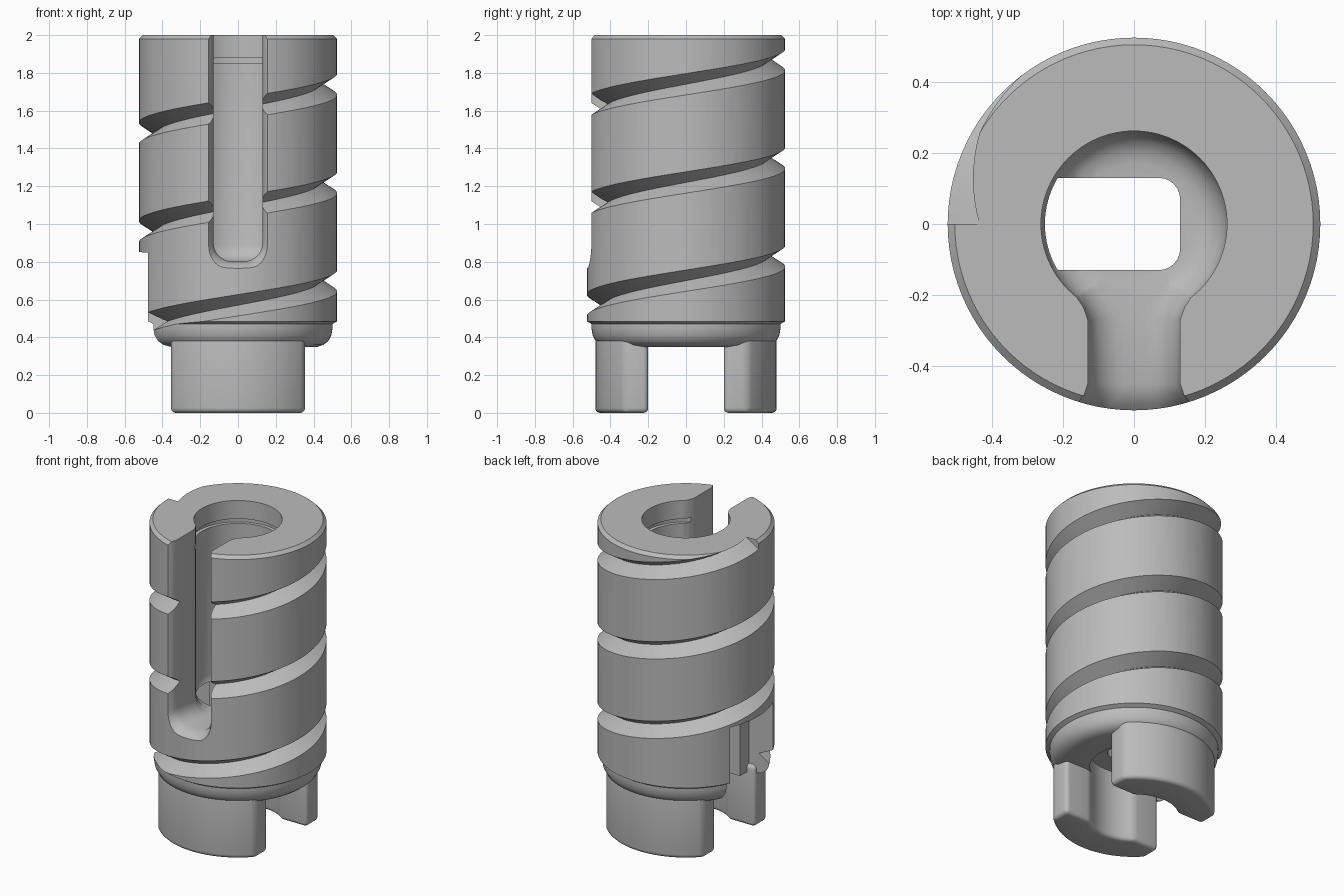
import bpy, bmesh
from math import cos, sin, pi, sqrt, radians, atan2

if "Cube" in bpy.data.objects:
    bpy.data.objects.remove(bpy.data.objects["Cube"])

grey = bpy.data.materials.new("plain grey")
grey.use_nodes = True
grey.diffuse_color = (0.5, 0.5, 0.5, 1)
grey.node_tree.nodes["Principled BSDF"].inputs["Base Color"].default_value = (0.5, 0.5, 0.5, 1)


def loft(name, sections):
    """Closed solid through matching loops of points."""
    bm = bmesh.new()
    loops = [[bm.verts.new(p) for p in s] for s in sections]
    n = len(loops[0])
    for a, b in zip(loops, loops[1:]):
        for i in range(n):
            j = (i + 1) % n
            bm.faces.new((a[i], a[j], b[j], b[i]))
    bm.faces.new(loops[0])
    bm.faces.new(loops[-1])
    bmesh.ops.recalc_face_normals(bm, faces=bm.faces)
    mesh = bpy.data.meshes.new(name)
    bm.to_mesh(mesh)
    bm.free()
    mesh.materials.append(grey)
    obj = bpy.data.objects.new(name, mesh)
    bpy.context.collection.objects.link(obj)
    return obj


def lathe(name, profile, n=96):
    return loft(name, [[(r * cos(2 * pi * i / n), r * sin(2 * pi * i / n), z)
                        for i in range(n)] for r, z in profile])


def prism(name, outline, z0, z1):
    return loft(name, [[(x, y, z) for x, y in outline] for z in (z0, z1)])


def arc(cx, cy, r, a0, a1, n):
    return [(cx + r * cos(radians(a0 + (a1 - a0) * i / n)),
             cy + r * sin(radians(a0 + (a1 - a0) * i / n))) for i in range(n + 1)]


def apply_all(obj):
    bpy.ops.object.select_all(action='DESELECT')
    obj.select_set(True)
    bpy.context.view_layer.objects.active = obj
    for m in list(obj.modifiers):
        bpy.ops.object.modifier_apply(modifier=m.name)


def cut(obj, cutter):
    cutter.hide_render = True
    m = obj.modifiers.new("cut", 'BOOLEAN')
    m.operation, m.solver, m.object = 'DIFFERENCE', 'EXACT', cutter
    apply_all(obj)
    bpy.data.objects.remove(cutter)


def smooth(obj):
    apply_all(obj)
    bpy.ops.object.shade_smooth_by_angle(angle=radians(32))


R, BORE, SLOT = 0.525, 0.262, 0.13

# Sleeve with chamfered rim and rounded lower collar
body = lathe("sleeve_body", [
    (0.42, 0.35), (0.452, 0.36), (0.478, 0.38), (0.494, 0.41), (0.5, 0.445),
    (0.5, 0.47), (R, 0.485), (R, 1.98), (0.505, 2.0)])

# Central bore with filleted floor and a retaining ring groove
cut(body, lathe("bore_cutter", [
    (0.17, 0.8), (0.205, 0.807), (0.235, 0.827), (0.255, 0.857), (BORE, 0.892),
    (BORE, 1.85), (0.285, 1.85), (0.285, 1.88), (BORE, 1.88), (BORE, 2.1)]))

# Lower bore between the legs
cut(body, lathe("lower_bore_cutter", [(BORE, 0.2), (BORE, 0.45)]))


# Front slot: U-shaped section, flared where it meets the bore and the outside
def u_section(y, flare, bottom, r=0.1):
    w = SLOT + flare
    low = arc(-w + r, bottom + r, r, 180, 270, 8) + arc(w - r, bottom + r, r, 270, 360, 8)
    return [(x, y, z) for x, z in [(-w, 2.1)] + low + [(w, 2.1)]]


cut(body, loft("slot_cutter", [u_section(*s) for s in (
    (-0.56, 0.075, 0.735), (-0.525, 0.05, 0.765), (-0.505, 0.028, 0.782),
    (-0.48, 0.01, 0.795), (-0.45, 0, 0.802), (-0.27, 0, 0.802),
    (-0.235, 0.012, 0.802), (-0.2, 0.035, 0.802), (-0.15, 0.05, 0.802))]))

# Side recess and the rounded channel behind it
cut(body, prism("recess_cutter", [(-0.6, -0.222), (-0.3, -0.222),
                                  (-0.3, 0.222), (-0.6, 0.222)], 0.2, 0.85))
channel = ([(-0.62, -SLOT)] + arc(0.07, -0.07, 0.06, -90, 0, 6)
           + arc(0.07, 0.07, 0.06, 0, 90, 6) + [(-0.62, SLOT)])
cut(body, prism("channel_cutter", channel, 0.15, 0.851))

# Helical V groove: three turns ending at the rim
PITCH, TURNS, STEPS = 0.52, 3, 72
helix = []
for i in range(TURNS * STEPS + 1):
    a = pi - 2 * pi * i / STEPS
    z = 2.0 - PITCH * i / STEPS
    helix.append([(r * cos(a), r * sin(a), z + dz)
                  for r, dz in ((0.435, 0), (0.57, -0.085), (0.57, 0.085))])
cut(body, loft("groove_cutter", helix))
smooth(body)

# Two drive legs with curved outer and inner faces
half, inner, leg_r = 0.355, 0.2, 0.48
outer_a = 180 / pi * atan2(sqrt(leg_r ** 2 - half ** 2), half)
inner_a = 180 / pi * atan2(inner, sqrt(BORE ** 2 - inner ** 2))
for name, side in (("front_leg", -1), ("back_leg", 1)):
    outline = ([(half, inner)] + arc(0, 0, leg_r, outer_a, 180 - outer_a, 24)
               + [(-half, inner)] + arc(0, 0, BORE, 180 - inner_a, inner_a, 14))
    leg = prism(name, [(x, y * side) for x, y in outline], 0, 0.4)
    bev = leg.modifiers.new("rounding", 'BEVEL')
    bev.width, bev.segments = 0.05, 5
    bev.limit_method, bev.angle_limit = 'ANGLE', radians(35)
    smooth(leg)
